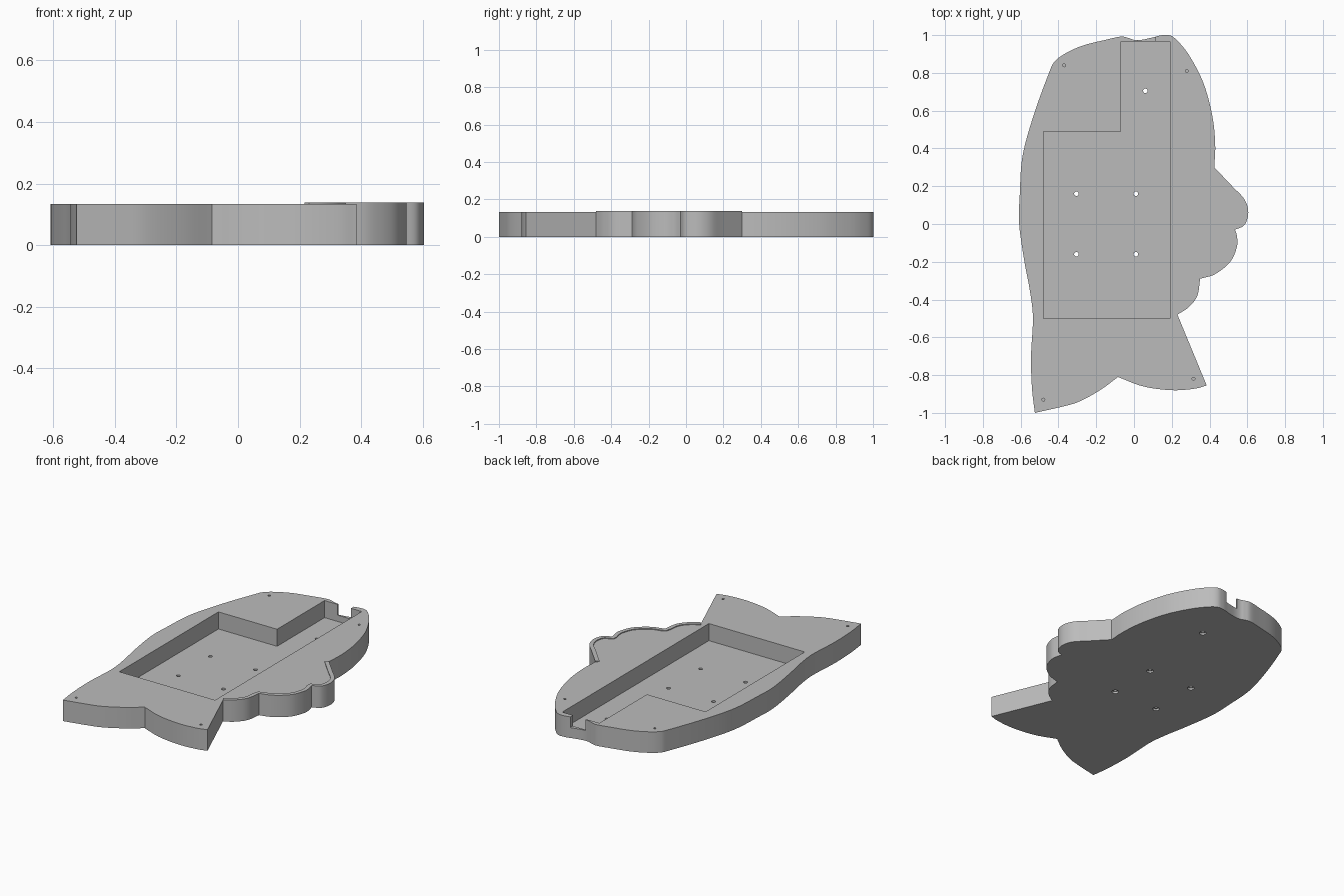
import bpy, bmesh, math
from mathutils import Vector

cube = bpy.data.objects.get("Cube")
if cube:
    bpy.data.objects.remove(cube, do_unlink=True)

TOP, RIM_TOP, FLOOR = 0.133, 0.138, 0.025
SLOT_FLOOR = 0.065

grey = bpy.data.materials.new("plain grey")
grey.use_nodes = True
grey.diffuse_color = (0.5, 0.5, 0.5, 1)
grey.node_tree.nodes["Principled BSDF"].inputs["Base Color"].default_value = (0.5, 0.5, 0.5, 1)


def spline(points, steps=6):
    """Smooth path through the points, without its last point."""
    pts = [Vector(p) for p in points]
    pts = [2 * pts[0] - pts[1]] + pts + [2 * pts[-1] - pts[-2]]
    path = []
    for a, b, c, d in zip(pts, pts[1:], pts[2:], pts[3:]):
        for i in range(steps):
            t = i / steps
            path.append(0.5 * (2 * b + (c - a) * t + (2 * a - 5 * b + 4 * c - d) * t ** 2
                               + (3 * b - a - 3 * c + d) * t ** 3))
    return path


def prism(name, outline, low, high):
    """Extrude a flat outline from one height to another."""
    bm = bmesh.new()
    face = bm.faces.new([bm.verts.new((p[0], p[1], low)) for p in outline])
    up = bmesh.ops.extrude_face_region(bm, geom=[face])["geom"]
    bmesh.ops.translate(bm, vec=(0, 0, high - low),
                        verts=[g for g in up if isinstance(g, bmesh.types.BMVert)])
    bmesh.ops.recalc_face_normals(bm, faces=bm.faces)
    mesh = bpy.data.meshes.new(name)
    bm.to_mesh(mesh)
    bm.free()
    mesh.materials.append(grey)
    obj = bpy.data.objects.new(name, mesh)
    bpy.context.collection.objects.link(obj)
    return obj


def rectangle(x0, x1, y0, y1):
    return [(x0, y0), (x1, y0), (x1, y1), (x0, y1)]


def circle(centre, radius, sides=20):
    return [(centre[0] + radius * math.cos(math.tau * i / sides),
             centre[1] + radius * math.sin(math.tau * i / sides)) for i in range(sides)]


def cut(target, outline, low, high):
    """Remove a prism from the target and discard the cutter."""
    cutter = prism("cutter", outline, low, high)
    cutter.hide_render = True
    mod = target.modifiers.new("cut", 'BOOLEAN')
    mod.operation, mod.solver, mod.object = 'DIFFERENCE', 'EXACT', cutter
    graph = bpy.context.evaluated_depsgraph_get()
    mesh = bpy.data.meshes.new_from_object(target.evaluated_get(graph))
    target.modifiers.clear()
    target.data = mesh
    bpy.data.objects.remove(cutter, do_unlink=True)


# Outline pieces, each running between two sharp corners
tail_left, tail_notch, tail_right = (-0.525, -1), (-0.085, -0.81), (0.385, -0.855)
chin, lip_gap, nose_base, brow = (0.23, -0.48), (0.35, -0.29), (0.535, -0.03), (0.425, 0.3)

tail = (spline([tail_left, (-0.38, -0.967), (-0.29, -0.94), (-0.18, -0.88), tail_notch])
        + spline([tail_notch, (0.05, -0.86), (0.2, -0.88), (0.32, -0.872), tail_right])
        + [Vector(tail_right)])
lobes = (spline([chin, (0.29, -0.44), (0.335, -0.38), lip_gap])
         + spline([lip_gap, (0.43, -0.265), (0.51, -0.2), (0.545, -0.12), (0.545, -0.065), nose_base])
         + spline([nose_base, (0.585, -0.005), (0.605, 0.06), (0.585, 0.13), (0.52, 0.2), brow])
         + [Vector(brow)])
crown = spline([brow, (0.43, 0.42), (0.415, 0.57), (0.37, 0.74), (0.3, 0.88), (0.24, 0.96),
                (0.195, 0.997), (0.15, 1), (0.1, 0.988), (0.04, 0.975), (0, 0.975),
                (-0.03, 0.985), (-0.07, 0.992), (-0.15, 0.975), (-0.27, 0.945),
                (-0.36, 0.905), (-0.42, 0.86), (-0.45, 0.8), (-0.53, 0.58), (-0.59, 0.36),
                (-0.605, 0.15), (-0.608, 0), (-0.58, -0.2), (-0.55, -0.36),
                (-0.535, -0.5), (-0.545, -0.7), (-0.54, -0.87), tail_left])[1:]

body = prism("body", tail + lobes + crown, 0, TOP)

# Stepped tray and the cable slot through the back wall
cut(body, [(-0.48, -0.5), (0.19, -0.5), (0.19, 0.965), (-0.07, 0.965),
           (-0.07, 0.49), (-0.48, 0.49)], FLOOR, 0.2)
cut(body, rectangle(0.02, 0.115, 0.9, 1.1), SLOT_FLOOR, 0.2)

# Screw holes through the floor, wider underneath
for centre in [(x, y) for x in (-0.305, 0.01) for y in (-0.16, 0.16)] + [(0.06, 0.705)]:
    cut(body, circle(centre, 0.012), -0.1, 0.1)
    cut(body, circle(centre, 0.02), -0.1, 0.012)

# Blind pilot holes near the corners
for centre in [(-0.37, 0.84), (0.28, 0.81), (0.315, -0.82), (-0.48, -0.93)]:
    cut(body, circle(centre, 0.008, 12), 0.04, 0.2)

# Thin raised lip along the lobed edge
inner = []
for i, p in enumerate(lobes):
    along = (lobes[min(i + 1, len(lobes) - 1)] - lobes[max(i - 1, 0)]).normalized()
    inner.append(p + 0.025 * Vector((-along.y, along.x)))
lip = prism("lobe_lip", lobes + inner[::-1], TOP, RIM_TOP)

for obj in (body, lip):
    bpy.ops.object.select_all(action='DESELECT')
    obj.select_set(True)
    bpy.context.view_layer.objects.active = obj
    bpy.ops.object.shade_smooth_by_angle(angle=math.radians(30))
